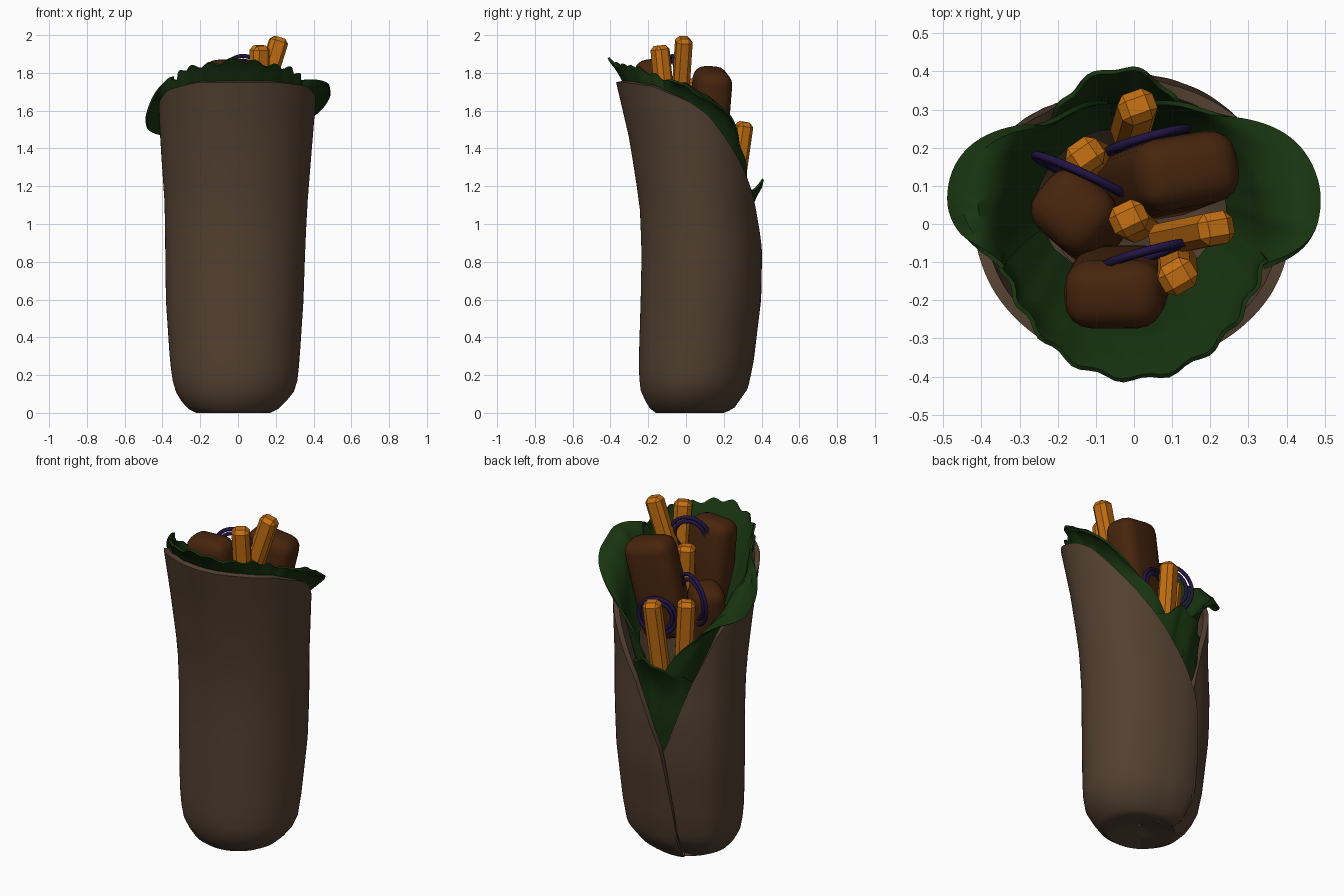
import bpy, bmesh
from math import sin, cos, radians, pi, atan2, hypot
from mathutils import Vector, Matrix

if "Cube" in bpy.data.objects:
    bpy.data.objects.remove(bpy.data.objects["Cube"])


def material(name, rgb):
    m = bpy.data.materials.new(name)
    m.diffuse_color = (*rgb, 1)
    m.use_nodes = True
    m.node_tree.nodes["Principled BSDF"].inputs["Base Color"].default_value = m.diffuse_color
    return m


WRAP = material("flatbread", (0.085, 0.051, 0.03))
GREEN = material("lettuce", (0.009, 0.034, 0.005))
BROWN = material("patty", (0.062, 0.018, 0.004))
GOLD = material("fries", (0.55, 0.16, 0.006))
PURPLE = material("onion", (0.015, 0.007, 0.055))


def interp(table, t):
    if t <= table[0][0]:
        return table[0][1:]
    for a, b in zip(table, table[1:]):
        if t <= b[0]:
            k = (t - a[0]) / (b[0] - a[0])
            return tuple(p + (q - p) * k for p, q in zip(a[1:], b[1:]))
    return table[-1][1:]


# Body section at each height: left x, right x, front y, back y
SECTION = [(-0.2, -0.03, -0.01, 0.01, 0.03), (0, -0.22, 0.17, -0.16, 0.2),
           (0.03, -0.28, 0.23, -0.2, 0.25), (0.13, -0.34, 0.31, -0.245, 0.32),
           (0.27, -0.36, 0.325, -0.25, 0.35), (0.6, -0.382, 0.347, -0.24, 0.39),
           (0.85, -0.385, 0.355, -0.235, 0.395), (1.1, -0.388, 0.367, -0.245, 0.378),
           (1.45, -0.412, 0.395, -0.3, 0.375), (1.75, -0.425, 0.42, -0.37, 0.375)]
# Rim height by angle, from the inner flap round the front to the outer flap
RIM = [(85, 0.5), (107, 0.72), (130, 1.1), (150, 1.38), (165, 1.52), (180, 1.62),
       (210, 1.71), (240, 1.75), (300, 1.75), (330, 1.73), (360, 1.65), (375, 1.58),
       (390, 1.46), (410, 1.3), (435, 1.09), (450, 0.91), (464, 0.7), (471, 0.4), (478, 0.03)]


def body(angle, z, offset=0.0):
    xl, xr, yf, yb = interp(SECTION, z)
    a = radians(angle)
    return Vector(((xl + xr) / 2 + ((xr - xl) / 2 + offset) * cos(a),
                   (yf + yb) / 2 + ((yb - yf) / 2 + offset) * sin(a),
                   z if z >= 0 else -z * 0.2))


def grid_object(name, columns, mat, thickness):
    bm = bmesh.new()
    vs = [[bm.verts.new(p) for p in col] for col in columns]
    for c, d in zip(vs, vs[1:]):
        for j in range(len(c) - 1):
            bm.faces.new((c[j], d[j], d[j + 1], c[j + 1]))
    me = bpy.data.meshes.new(name)
    bm.to_mesh(me)
    bm.free()
    ob = bpy.data.objects.new(name, me)
    bpy.context.collection.objects.link(ob)
    me.materials.append(mat)
    mod = ob.modifiers.new("thickness", 'SOLIDIFY')
    mod.thickness, mod.offset = thickness, -1
    bpy.ops.object.select_all(action='DESELECT')
    bpy.context.view_layer.objects.active = ob
    ob.select_set(True)
    bpy.ops.object.modifier_apply(modifier=mod.name)
    bpy.ops.object.shade_smooth_by_angle(angle=radians(45))
    return ob


# Flatbread: one rolled sheet, inner flap tucked under the outer one
columns = []
steps = 131
for i in range(steps + 1):
    th = 85 + 393 * i / steps
    top = interp(RIM, th)[0]
    tuck = -0.036 * max(0, min(1, (150 - th) / 32)) + 0.018 * max(0, min(1, (th - 440) / 30))
    zs = [-0.2, -0.1] + [top * (j / 18) ** 1.5 for j in range(19)]
    columns.append([body(th, z, tuck if z > 0 else 0) for z in zs])
grid_object("flatbread_wrap", columns, WRAP, 0.03)


# Lettuce leaves: slope up the inner wall, then flare to a point over the rim
def leaf(name, tops, depth, flare, ruffle, waves, droop=0.0, skew=1.0, lean=0.08, power=1.5):
    a0, a1 = tops[0][0], tops[-1][0]
    cols = []
    for i in range(49):
        u = i / 48
        th = a0 + (a1 - a0) * u
        top = interp(tops, th)[0]
        swell = abs(sin(pi * u ** skew)) ** power
        col = []
        for j in range(15):
            v = j / 14
            z = top - depth * (1 - v)
            lip = max(0, (v - 0.68) / 0.32)
            wave = sin(u * waves * 2 * pi) * ruffle * (0.3 + lip)
            inward = -0.05 - lean * max(0, 1 - v / 0.75)
            p = body(th, z, inward + (flare + 0.03) * swell * lip ** 1.5 + wave * 0.6)
            p.z += wave * lip - droop * swell * lip ** 4
            col.append(p)
        cols.append(col)
    grid_object(name, cols, GREEN, 0.012)


leaf("lettuce_front", [(198, 1.74), (225, 1.82), (250, 1.84), (270, 1.87), (290, 1.84),
                       (315, 1.82), (342, 1.76)], 0.5, 0.06, 0.009, 9, power=2)
leaf("lettuce_right", [(-22, 1.76), (0, 1.8), (15, 1.74), (40, 1.54), (65, 1.34),
                       (80, 1.2)], 0.5, 0.1, 0.01, 2.5, 0.08, 0.63, power=2)
leaf("lettuce_left", [(100, 1.12), (125, 1.34), (150, 1.56), (172, 1.73),
                      (202, 1.78)], 0.5, 0.092, 0.01, 2.5, 0.17, 1.7, power=2)
leaf("lettuce_back", [(65, 1.15), (90, 1.23), (110, 1.16), (135, 1.1)],
     0.6, 0.055, 0.008, 4, 0, 0.8, 0.04)


# Rounded or chamfered bars between a bottom and a top point
def bar(name, top, bottom, w, d, bevel, segs, twist, mat, smooth):
    top, bottom = Vector(top), Vector(bottom)
    axis = top - bottom
    bm = bmesh.new()
    bmesh.ops.create_cube(bm, size=1)
    bmesh.ops.scale(bm, vec=(w, d, axis.length), verts=bm.verts)
    bmesh.ops.bevel(bm, geom=bm.edges[:], offset=bevel, segments=segs,
                    profile=0.5, affect='EDGES')
    rot = Vector((0, 0, 1)).rotation_difference(axis.normalized()).to_matrix().to_4x4()
    bm.transform(Matrix.Translation((top + bottom) / 2) @ rot
                 @ Matrix.Rotation(radians(twist), 4, 'Z'))
    me = bpy.data.meshes.new(name)
    bm.to_mesh(me)
    bm.free()
    me.materials.append(mat)
    for p in me.polygons:
        p.use_smooth = smooth
    bpy.context.collection.objects.link(bpy.data.objects.new(name, me))


# Patties
bar("patty_back", (0.15, 0.145, 1.82), (0.03, 0.1, 1.25), 0.28, 0.19, 0.07, 4, 10, BROWN, True)
bar("patty_left", (-0.165, 0.04, 1.58), (-0.12, 0.0, 1.08), 0.21, 0.19, 0.07, 4, -40, BROWN, True)
bar("patty_front", (-0.055, -0.19, 1.87), (-0.03, -0.14, 1.28), 0.26, 0.18, 0.07, 4, 0, BROWN, True)

# Fries
fries = [((0.01, 0.31, 1.54), (-0.01, 0.24, 1.05), 20),
         ((-0.13, 0.18, 1.53), (-0.09, 0.16, 1.05), 35),
         ((-0.015, 0.015, 1.77), (0.01, 0.0, 1.25), 25),
         ((0.222, -0.01, 1.988), (0.08, -0.04, 1.53), 10),
         ((0.115, -0.14, 1.945), (0.11, -0.09, 1.45), 30)]
for n, (top, bottom, twist) in enumerate(fries, 1):
    bar(f"fry_{n}", top, bottom, 0.098, 0.086, 0.022, 1, twist, GOLD, False)

# Onion rings: nested pairs standing upright, from arc ends and top height
arcs = [((-0.26, 0.18), (0.0, 0.06), 1.67), ((-0.07, 0.19), (0.14, 0.25), 1.53),
        ((-0.08, -0.11), (0.14, -0.05), 1.9)]
for n, (a, b, top) in enumerate(arcs, 1):
    r = hypot(b[0] - a[0], b[1] - a[1]) / 2
    yaw = atan2(b[1] - a[1], b[0] - a[0])
    for k, scale in (("outer", 1.0), ("inner", 0.78)):
        bpy.ops.mesh.primitive_torus_add(
            major_radius=r * scale, minor_radius=0.011, major_segments=32, minor_segments=8,
            location=((a[0] + b[0]) / 2, (a[1] + b[1]) / 2, top - r - 0.01),
            rotation=(pi / 2 - 0.08, 0, yaw))
        ring = bpy.context.object
        ring.name = f"onion_ring_{n}_{k}"
        ring.data.materials.append(PURPLE)
        bpy.ops.object.shade_smooth()
